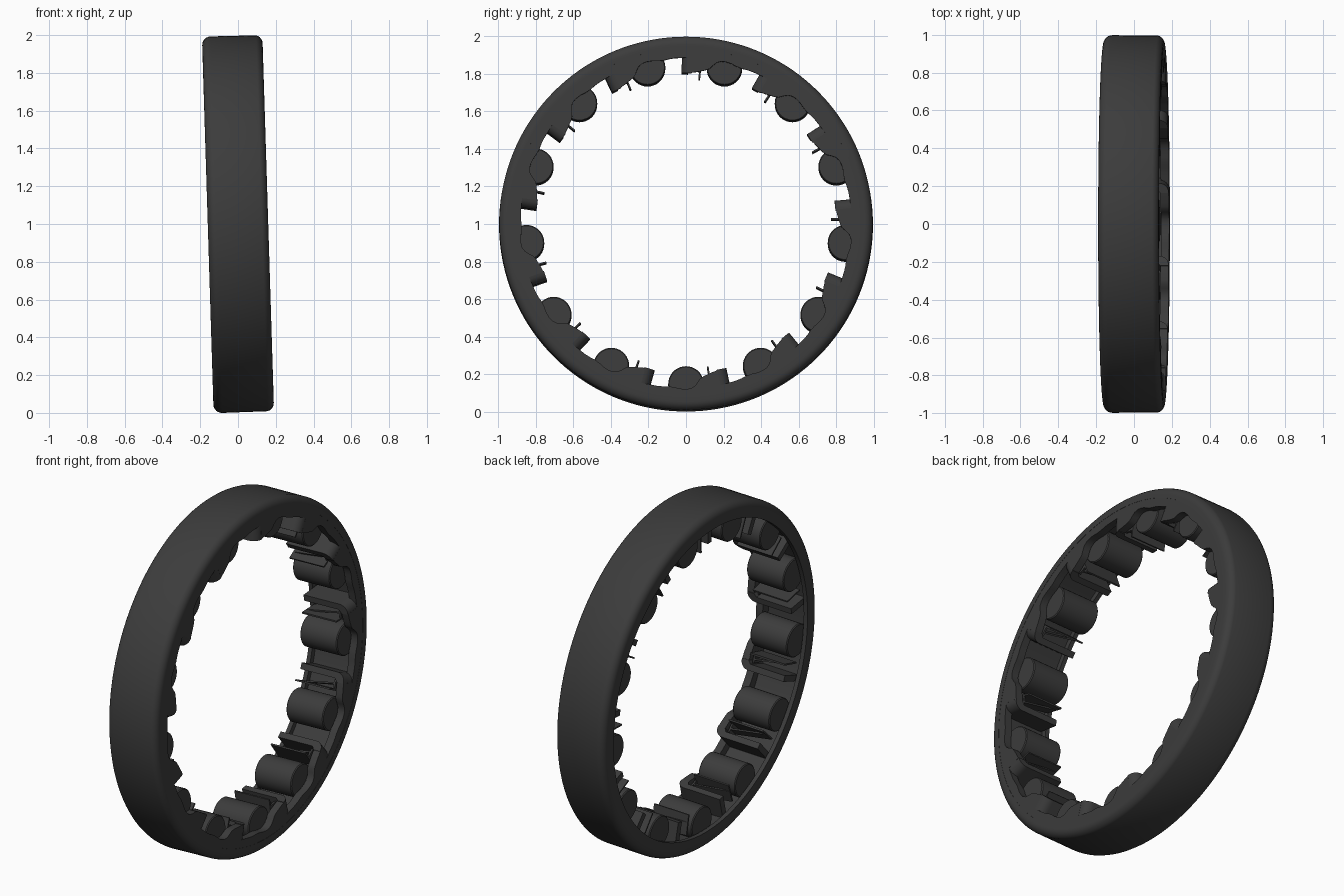
import bpy, bmesh
from math import radians, sin, cos, pi
from mathutils import Matrix, Vector

if "Cube" in bpy.data.objects:
    bpy.data.objects.remove(bpy.data.objects["Cube"])

N = 13                       # rollers
STEP = 360 / N
HALF = 0.16                  # half width of the ring
TILT = Matrix.Translation((0, 0, 1)) @ Matrix.Rotation(-0.031, 4, 'Y')

mat = bpy.data.materials.new("dark_steel")
mat.diffuse_color = (0.045, 0.045, 0.045, 1)
mat.use_nodes = True
mat.node_tree.nodes["Principled BSDF"].inputs["Base Color"].default_value = mat.diffuse_color


def polar(x, r, deg):
    a = radians(deg)
    return Vector((x, r * cos(a), r * sin(a)))


def finish(bm, name, smooth=True):
    bmesh.ops.recalc_face_normals(bm, faces=bm.faces)
    me = bpy.data.meshes.new(name)
    bm.to_mesh(me)
    bm.free()
    me.transform(TILT)
    me.materials.append(mat)
    ob = bpy.data.objects.new(name, me)
    bpy.context.collection.objects.link(ob)
    if smooth:
        bpy.ops.object.select_all(action='DESELECT')
        bpy.context.view_layer.objects.active = ob
        ob.select_set(True)
        bpy.ops.object.shade_smooth_by_angle(angle=radians(35))


def skin(bm, rings, closed=True):
    """Bridge a list of equal closed loops; closed joins last to first, else caps."""
    vs = [[bm.verts.new(p) for p in ring] for ring in rings]
    n = len(vs[0])
    for i in range(len(vs) if closed else len(vs) - 1):
        a, b = vs[i], vs[(i + 1) % len(vs)]
        for j in range(n):
            k = (j + 1) % n
            bm.faces.new((a[j], a[k], b[k], b[j]))
    if not closed:
        bm.faces.new(vs[0])
        bm.faces.new(vs[-1])


def radial_prism(bm, deg, pts, r0, r1):
    """Extrude a (tangent, x) outline along the radius at the given angle."""
    a = radians(deg)
    tan = Vector((0, -sin(a), cos(a)))
    skin(bm, [[polar(x, r, deg) + tan * t for t, x in pts] for r in (r0, r1)], False)


# Outer race: rounded section turned around the x axis
R, c = 0.997, 0.045
section = [(-HALF, 0.90), (-HALF, R - c)]
for s in (-1, 1):
    for i in range(1, 6):
        a = pi / 2 * i / 6
        u, v = (cos(a), sin(a)) if s < 0 else (sin(a), cos(a))
        section.append((s * (HALF - c + c * u), R - c + c * v))
    section.append((s * (HALF - c), R) if s < 0 else (HALF, R - c))
section += [(HALF, 0.93), (-0.135, 0.93), (-0.135, 0.90)]
bm = bmesh.new()
skin(bm, [[polar(x, r, d * 2.5) for x, r in section] for d in range(144)])
finish(bm, "outer_race")

# Cage lip on the +x side: inner edge waves past each roller and steps at each bar
wave = [(-10, 0.882), (-8, 0.88), (-6, 0.876), (-4, 0.878), (-2, 0.884), (0, 0.886),
        (1.5, 0.883), (3, 0.872), (4.2, 0.852), (5.2, 0.833), (6.5, 0.823),
        (8, 0.816), (10, 0.808), (12, 0.803), (12.1, 0.885), (14, 0.883)]
bm = bmesh.new()
rings = []
for k in range(N):
    for off, r in wave:
        d = 270 + k * STEP + off
        rings.append([polar(x, q, d) for x, q in
                      ((0.115, r), (0.159, r), (0.159, 0.95), (0.115, 0.95))])
skin(bm, rings)
finish(bm, "cage_lip")

# Cage bars: rounded corner leaving the lip and running across the ring
bar = [(-0.004, 0.115), (-0.004, 0.159)]
bar += [(0.05 * sin(pi / 2 * i / 6), 0.109 + 0.05 * cos(pi / 2 * i / 6)) for i in range(1, 7)]
bar += [(0.05, -0.125), (0.015, -0.125), (0.015, 0.10)]
bm = bmesh.new()
for k in range(N):
    radial_prism(bm, 270 + k * STEP + 12, bar, 0.80, 0.94)
finish(bm, "cage_bars")

# Folded leaf springs between rollers and bars
bm = bmesh.new()
w = 0.009
for k in range(N):
    d = 270 + k * STEP + 8.3
    radial_prism(bm, d, [(0, -0.125), (w, -0.125), (w, 0.10), (0, 0.10)], 0.773, 0.89)
    radial_prism(bm, d, [(0, -0.125), (w, -0.125), (0.045, 0.10), (0.045 - w, 0.10)], 0.815, 0.89)
    radial_prism(bm, d, [(0, 0.09), (0.06, 0.09), (0.06, 0.10), (0, 0.10)], 0.815, 0.89)
finish(bm, "leaf_springs", False)

# Rollers
bm = bmesh.new()
for k in range(N):
    centre = polar(0, 0.857, 270 + k * STEP)
    loops = []
    for x, r in ((-0.13, 0.09), (-0.125, 0.095), (0.105, 0.095), (0.11, 0.09)):
        loops.append([centre + polar(x, r, j * 10) for j in range(36)])
    skin(bm, loops, False)
finish(bm, "rollers")
